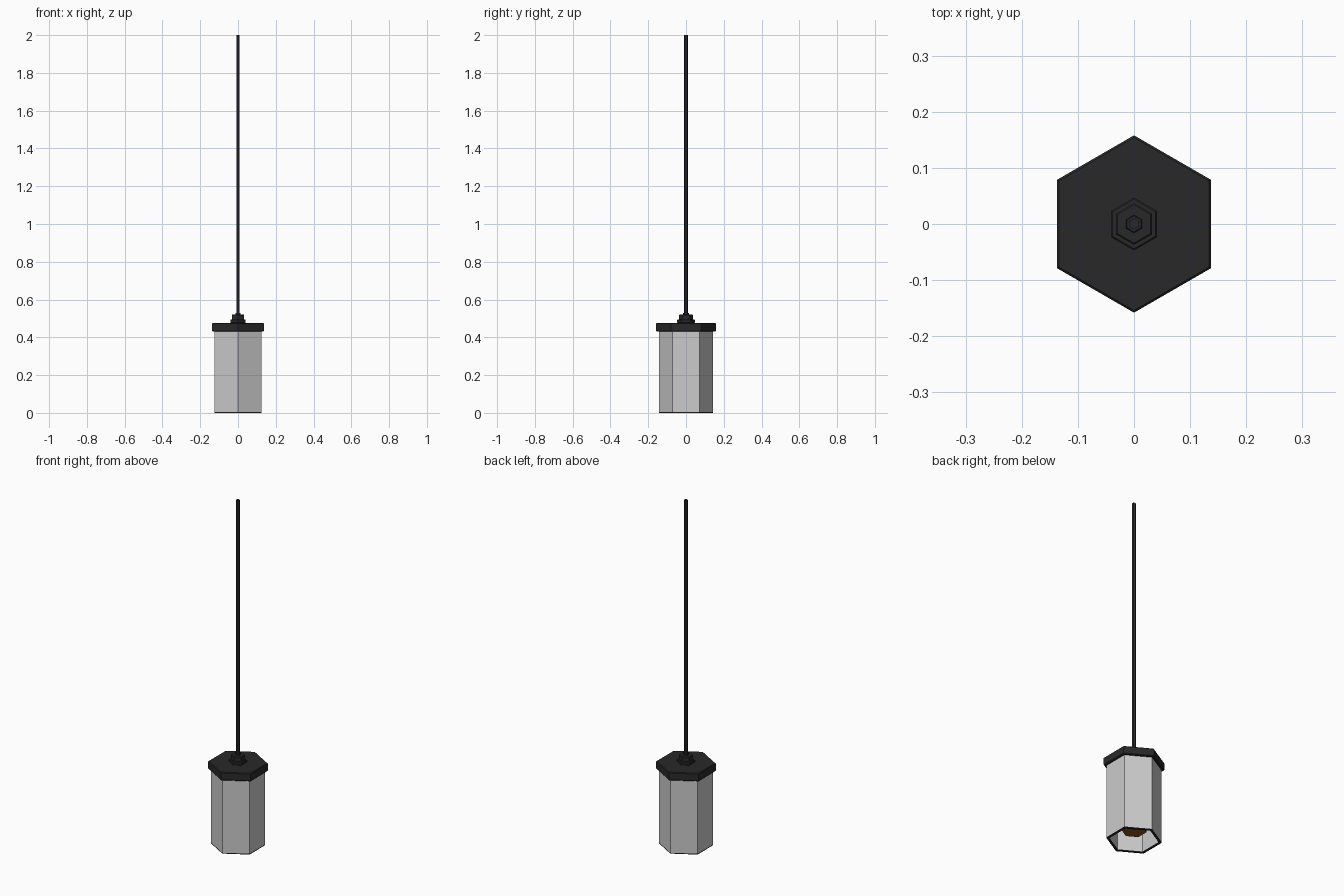
import bpy, math

if "Cube" in bpy.data.objects:
    bpy.data.objects.remove(bpy.data.objects["Cube"])


def material(name, rgb):
    m = bpy.data.materials.new(name)
    m.diffuse_color = (*rgb, 1)
    m.use_nodes = True
    m.node_tree.nodes["Principled BSDF"].inputs["Base Color"].default_value = m.diffuse_color
    return m


def hex_lathe(name, profile, mat=None, closed=False, sides=6):
    """Sweep (radius, z) points round z with corners on +y and -y.
    An open profile runs bottom to top and gets end caps."""
    verts, faces, n = [], [], len(profile)
    for r, z in profile:
        for k in range(sides):
            a = math.pi / 2 + k * math.tau / sides
            verts.append((r * math.cos(a), r * math.sin(a), z))
    for i in range(n if closed else n - 1):
        a, b = i * sides, (i + 1) % n * sides
        for k in range(sides):
            j = (k + 1) % sides
            faces.append((a + k, a + j, b + j, b + k))
    if not closed:
        faces.append(tuple(reversed(range(sides))))
        faces.append(tuple(range((n - 1) * sides, n * sides)))
    mesh = bpy.data.meshes.new(name)
    mesh.from_pydata(verts, [], faces)
    ob = bpy.data.objects.new(name, mesh)
    bpy.context.collection.objects.link(ob)
    if mat:
        mesh.materials.append(mat)
    return ob


def chamfered(r, z0, z1, c):
    return [(r - c, z0), (r, z0 + c), (r, z1 - c), (r - c, z1)]


black = material("black_metal", (0.022, 0.022, 0.022))
amber = material("amber_bulb", (0.25, 0.09, 0.01))

# Hollow glass shade, open at the bottom
hex_lathe("shade", [(0.144, 0.005), (0.144, 0.44), (0.130, 0.44), (0.130, 0.005)], closed=True)

# Thin dark rim under the shade
hex_lathe("shade_rim", [(0.144, 0), (0.144, 0.005), (0.130, 0.005), (0.130, 0)],
          black, closed=True)

# Bulb hanging inside the shade
hex_lathe("bulb", [(0.065, 0.055), (0.065, 0.36)], amber)
hex_lathe("bulb_socket", [(0.045, 0.36), (0.045, 0.435)], black)

# Cap and stepped collar
hex_lathe("cap", chamfered(0.158, 0.43, 0.477, 0.004), black)
hex_lathe("lower_collar", chamfered(0.047, 0.475, 0.494, 0.003), black)
hex_lathe("upper_collar", chamfered(0.037, 0.492, 0.521, 0.003), black)
hex_lathe("rod_ferrule", chamfered(0.016, 0.519, 0.53, 0.002), black)

# Long hanging rod
hex_lathe("rod", [(0.010, 0.52), (0.010, 2.0)], black)
